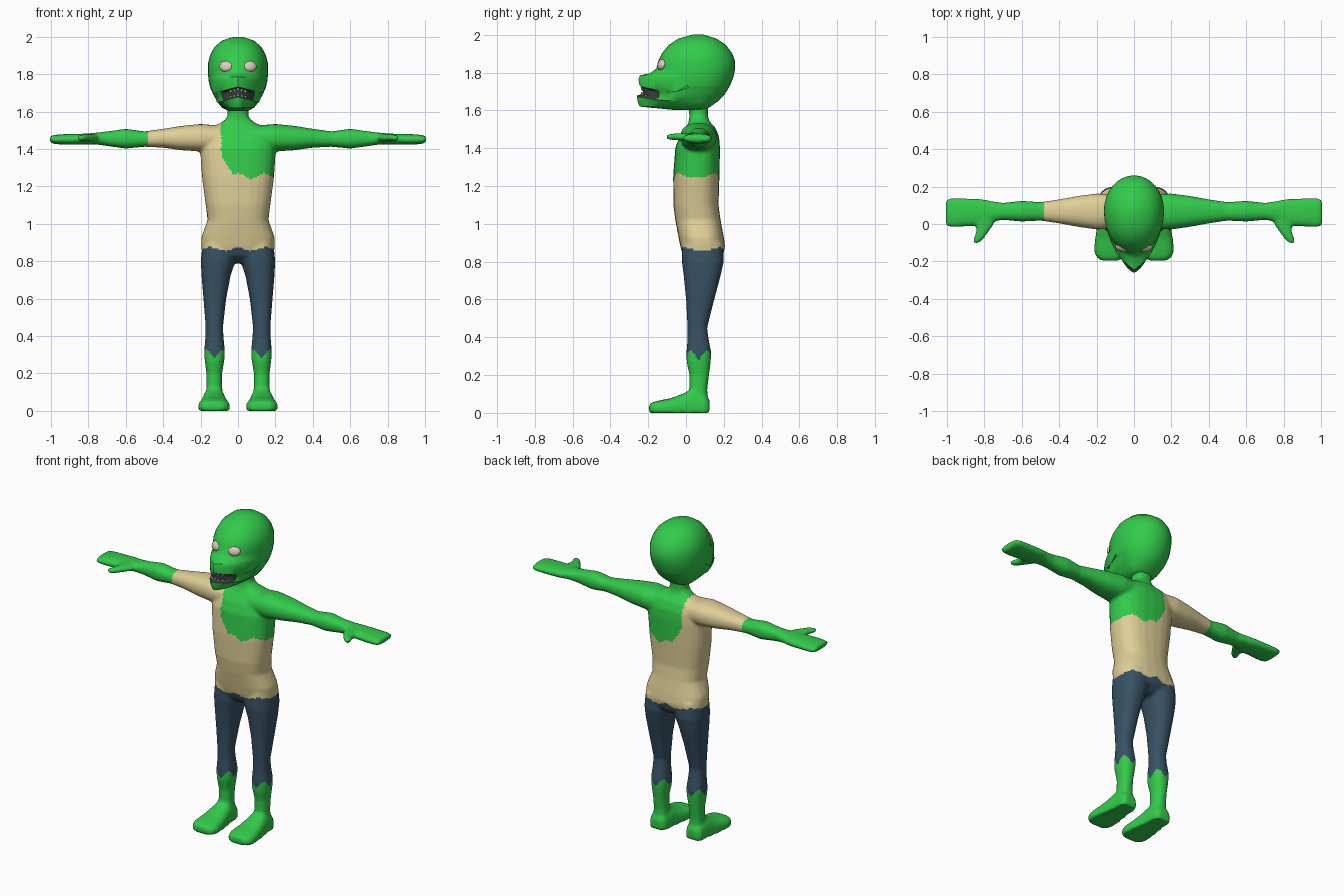
import bpy, bmesh, math
from mathutils import Vector


def material(name, rgb):
    m = bpy.data.materials.new(name)
    m.diffuse_color = (*rgb, 1)
    return m


SKIN = material("green_skin", (0.032, 0.60, 0.07))
SHIRT = material("tan_shirt", (0.74, 0.62, 0.31))
PANTS = material("navy_trousers", (0.04, 0.085, 0.13))
EYE = material("pale_eye", (0.75, 0.60, 0.50))
MOUTH = material("dark_mouth", (0.04, 0.05, 0.04))
TOOTH = material("grey_tooth", (0.50, 0.50, 0.45))


def spow(v, p):
    return math.copysign(abs(v) ** p, v)


def oval(center, u, v, n=24, p=0.85):
    """Rounded ring of points spanned by half axes u and v."""
    c, u, v = Vector(center), Vector(u), Vector(v)
    return [c + u * spow(math.cos(2 * math.pi * i / n), p)
            + v * spow(math.sin(2 * math.pi * i / n), p) for i in range(n)]


def loft(bm, rings):
    """Skin a closed tube through rings of equal length."""
    vs = [[bm.verts.new(co) for co in r] for r in rings]
    n = len(vs[0])
    for a, b in zip(vs, vs[1:]):
        for i in range(n):
            j = (i + 1) % n
            bm.faces.new((a[i], a[j], b[j], b[i]))
    bm.faces.new(vs[0])
    bm.faces.new(vs[-1])
    bmesh.ops.recalc_face_normals(bm, faces=bm.faces)


def finish(bm, name, mats, angle=40):
    me = bpy.data.meshes.new(name)
    bm.to_mesh(me)
    bm.free()
    ob = bpy.data.objects.new(name, me)
    bpy.context.collection.objects.link(ob)
    for m in mats:
        me.materials.append(m)
    activate(ob)
    bpy.ops.object.shade_smooth_by_angle(angle=math.radians(angle))
    return ob


def activate(ob):
    bpy.ops.object.select_all(action='DESELECT')
    ob.select_set(True)
    bpy.context.view_layer.objects.active = ob


# ---- body: torso, limbs and feet fused into one skin ----
bm = bmesh.new()

# torso and neck: z, half width, front y, back y
torso = [(0.79, 0.14, 0.03, 0.15), (0.83, 0.185, -0.015, 0.195), (0.88, 0.198, -0.03, 0.207),
         (0.93, 0.196, -0.04, 0.20), (1.02, 0.163, -0.057, 0.183), (1.10, 0.173, -0.067, 0.172),
         (1.25, 0.193, -0.068, 0.177), (1.40, 0.203, -0.057, 0.18), (1.46, 0.195, -0.035, 0.175),
         (1.51, 0.165, 0.0, 0.155), (1.54, 0.09, 0.015, 0.125), (1.57, 0.056, 0.018, 0.115),
         (1.66, 0.056, 0.01, 0.118)]
loft(bm, [oval((0, (f + b) / 2, z), (w, 0, 0), (0, (b - f) / 2, 0), p=0.8) for z, w, f, b in torso])

# leg: z, inner x, outer x, front y, back y
leg = [(0.90, 0.01, 0.19, -0.02, 0.195), (0.80, 0.015, 0.199, -0.022, 0.20),
       (0.72, 0.04, 0.195, -0.012, 0.182), (0.60, 0.063, 0.185, 0.0, 0.15),
       (0.45, 0.08, 0.173, 0.008, 0.112), (0.39, 0.077, 0.175, 0.008, 0.12),
       (0.32, 0.07, 0.181, 0.002, 0.134), (0.27, 0.073, 0.178, 0.003, 0.131),
       (0.20, 0.085, 0.169, 0.018, 0.122), (0.13, 0.085, 0.169, 0.018, 0.113),
       (0.04, 0.075, 0.175, 0.0, 0.115)]
# foot: y, half width, top z
foot = [(0.125, 0.04, 0.07), (0.10, 0.056, 0.10), (0.03, 0.062, 0.125), (-0.02, 0.07, 0.10),
        (-0.08, 0.08, 0.078), (-0.14, 0.086, 0.066), (-0.175, 0.075, 0.057), (-0.195, 0.05, 0.045)]
# arm and flat hand: x, bottom z, top z, front y, back y
arm = [(0.04, 1.39, 1.52, -0.02, 0.155), (0.20, 1.387, 1.534, -0.03, 0.163),
       (0.30, 1.393, 1.524, -0.015, 0.15), (0.40, 1.407, 1.508, 0.003, 0.132),
       (0.50, 1.412, 1.494, 0.018, 0.117), (0.60, 1.402, 1.508, 0.013, 0.124),
       (0.70, 1.416, 1.494, 0.022, 0.113), (0.76, 1.425, 1.487, 0.012, 0.122),
       (0.82, 1.424, 1.482, -0.008, 0.135), (0.92, 1.423, 1.48, -0.015, 0.137),
       (0.975, 1.426, 1.476, -0.018, 0.139), (1.006, 1.434, 1.47, -0.01, 0.13)]
# thumb: x, y, half width, half thickness
thumb = [(0.79, 0.04, 0.055, 0.022), (0.80, -0.01, 0.045, 0.02),
         (0.815, -0.05, 0.032, 0.018), (0.835, -0.085, 0.026, 0.016), (0.845, -0.102, 0.014, 0.012)]

for s in (-1, 1):
    loft(bm, [oval((s * (a + o) / 2, (f + b) / 2, z), ((o - a) / 2, 0, 0), (0, (b - f) / 2, 0))
              for z, a, o, f, b in leg])
    loft(bm, [[Vector((c.x, c.y, max(c.z, 0.0))) for c in
               oval((s * 0.128, y, 0.02), (w, 0, 0), (0, 0, t - 0.02), p=0.75)]
              for y, w, t in foot])
    loft(bm, [oval((s * x, (f + k) / 2, (lo + hi) / 2), (0, (k - f) / 2, 0), (0, 0, (hi - lo) / 2))
              for x, lo, hi, f, k in arm])
    loft(bm, [oval((s * x, y, 1.46), (w, 0, 0), (0, 0, t), n=16) for x, y, w, t in thumb])

body = finish(bm, "body", [SKIN, SHIRT, PANTS])
mod = body.modifiers.new("fuse", 'REMESH')
mod.mode = 'VOXEL'
mod.voxel_size = 0.009
mod = body.modifiers.new("soften", 'SMOOTH')
mod.factor = 0.5
mod.iterations = 6
activate(body)
for name in ("fuse", "soften"):
    bpy.ops.object.modifier_apply(modifier=name)


def clothing(c):
    """Slot for a body face: 0 skin, 1 shirt, 2 trousers."""
    if c.z < 0.6:
        a = math.atan2(c.y - 0.067, abs(c.x) - 0.126)
        return 2 if c.z > 0.308 - 0.022 * math.cos(4 * a) else 0
    a = math.atan2(c.y - 0.085, c.x)
    if c.z < 0.865 + 0.009 * math.cos(6 * a + math.pi):
        return 2
    torn = (c.x > -0.09 and c.z > 1.255 + 0.015 * math.cos(c.x * 45)
            and c.z > 1.38 - 1.55 * (c.x + 0.1))
    return 0 if c.x < -0.48 or c.z > 1.56 or torn else 1


for v in body.data.vertices:
    v.co.z = max(v.co.z, 0.0)
if len(body.data.materials) < 3:
    body.data.materials.clear()
    for m in (SKIN, SHIRT, PANTS):
        body.data.materials.append(m)
for f in body.data.polygons:
    f.material_index = clothing(f.center)
activate(body)
bpy.ops.object.shade_smooth_by_angle(angle=math.radians(50))

# ---- head with muzzle: z, front y, back y, half width, front taper ----
slices = [(1.602, -0.06, 0.10, 0.05, 1.0), (1.62, -0.245, 0.13, 0.085, 1.1),
          (1.645, -0.256, 0.165, 0.105, 1.2), (1.678, -0.260, 0.20, 0.125, 1.3),
          (1.688, -0.228, 0.207, 0.131, 1.3), (1.722, -0.226, 0.228, 0.146, 1.4),
          (1.732, -0.246, 0.233, 0.15, 1.4), (1.765, -0.252, 0.247, 0.157, 1.6),
          (1.785, -0.243, 0.253, 0.159, 1.7), (1.797, -0.19, 0.256, 0.16, 1.4),
          (1.82, -0.157, 0.26, 0.161, 1.0), (1.86, -0.147, 0.26, 0.16, 0.9),
          (1.90, -0.128, 0.245, 0.15, 0.9), (1.945, -0.092, 0.212, 0.126, 0.9),
          (1.98, -0.04, 0.16, 0.085, 0.9), (2.0, 0.035, 0.095, 0.025, 1.0)]
N = 32
rings = []
for z, f, b, w, p in slices:
    yc = 0.07 if f < 0 else 0.065
    ring = []
    for i in range(N):
        a = 2 * math.pi * i / N
        s, c = math.sin(a), math.cos(a)
        x = w * (spow(s, p) if c > 0 else s)
        y = yc - c * ((yc - f) if c > 0 else (b - yc))
        # drooping mouth corners
        droop = 0.25 * abs(x) if y < -0.05 and 1.67 < z < 1.74 else 0
        ring.append(Vector((x, y, z - droop)))
    rings.append(ring)
bm = bmesh.new()
loft(bm, rings)
for f in bm.faces:
    c = f.calc_center_median()
    lvl = c.z + 0.25 * abs(c.x)
    f.material_index = 1 if c.y < -0.15 and 1.68 < lvl < 1.73 else 0
finish(bm, "head", [SKIN, MOUTH], 45)

# ---- eyes: tilted flattened balls ----
for s, side in ((-1, "right"), (1, "left")):
    bm = bmesh.new()
    bmesh.ops.create_uvsphere(bm, u_segments=16, v_segments=10, radius=1)
    eye = finish(bm, side + "_eye", [EYE], 60)
    eye.scale = (0.038, 0.02, 0.03)
    eye.location = (s * 0.063, -0.128, 1.842)
    eye.rotation_euler = (math.radians(-20), 0, math.radians(s * 18))

# ---- teeth: small pegs along both lips ----
bm = bmesh.new()
for x in (-0.04, -0.02, 0.0, 0.02, 0.04):
    y = -0.234 + 14 * x * x
    for z, tip in ((1.726, -0.018), (1.684, 0.013)):
        z -= 0.25 * abs(x)
        loft(bm, [oval((x, y, z), (0.009, 0, 0), (0, 0.006, 0), n=8),
                  oval((x, y, z + tip), (0.003, 0, 0), (0, 0.003, 0), n=8)])
finish(bm, "teeth", [TOOTH])
